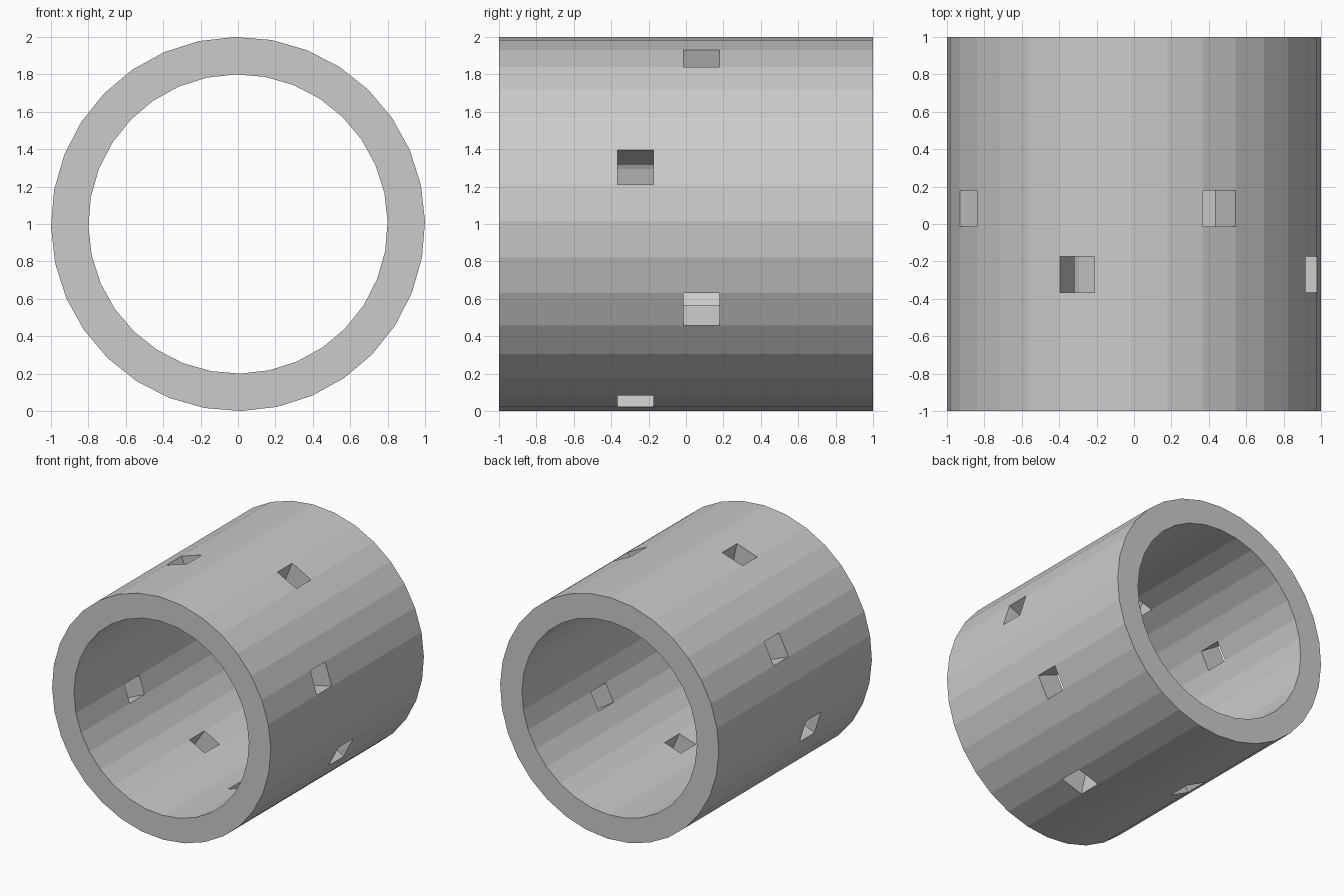
import bpy, bmesh
from math import sin, cos, radians

if "Cube" in bpy.data.objects:
    bpy.data.objects.remove(bpy.data.objects["Cube"])

SIDES = 32
TURN = radians(0.87)
STEP = radians(360 / SIDES)
OUTER, INNER = 1.0, 0.8
STATIONS = [-1, -0.366, -0.173, -0.013, 0.18, 1]
# Band index -> first facet with a hole; holes repeat every quarter turn
HOLE_BANDS = {1: 1, 3: 5}


def is_hole(band, k):
    return band in HOLE_BANDS and (k - HOLE_BANDS[band]) % 8 == 0


bm = bmesh.new()


def ring(radius, y):
    return [bm.verts.new((radius * cos(TURN + k * STEP), y,
                          1 + radius * sin(TURN + k * STEP)))
            for k in range(SIDES)]


outer = [ring(OUTER, y) for y in STATIONS]
inner = [ring(INNER, y) for y in STATIONS]

# Outer and inner skins, with radial walls lining each hole
for b in range(len(STATIONS) - 1):
    for k in range(SIDES):
        corners = [(b, k), (b, (k + 1) % SIDES), (b + 1, (k + 1) % SIDES), (b + 1, k)]
        if is_hole(b, k):
            for (i, j), (m, n) in zip(corners, corners[1:] + corners[:1]):
                bm.faces.new((outer[i][j], outer[m][n], inner[m][n], inner[i][j]))
        else:
            for skin in (outer, inner):
                bm.faces.new([skin[i][j] for i, j in corners])

# Flat end rims
for e in (0, -1):
    for k in range(SIDES):
        n = (k + 1) % SIDES
        bm.faces.new((outer[e][k], outer[e][n], inner[e][n], inner[e][k]))

bmesh.ops.recalc_face_normals(bm, faces=bm.faces)
mesh = bpy.data.meshes.new("perforated_tube")
bm.to_mesh(mesh)
bm.free()
tube = bpy.data.objects.new("perforated_tube", mesh)
bpy.context.collection.objects.link(tube)
